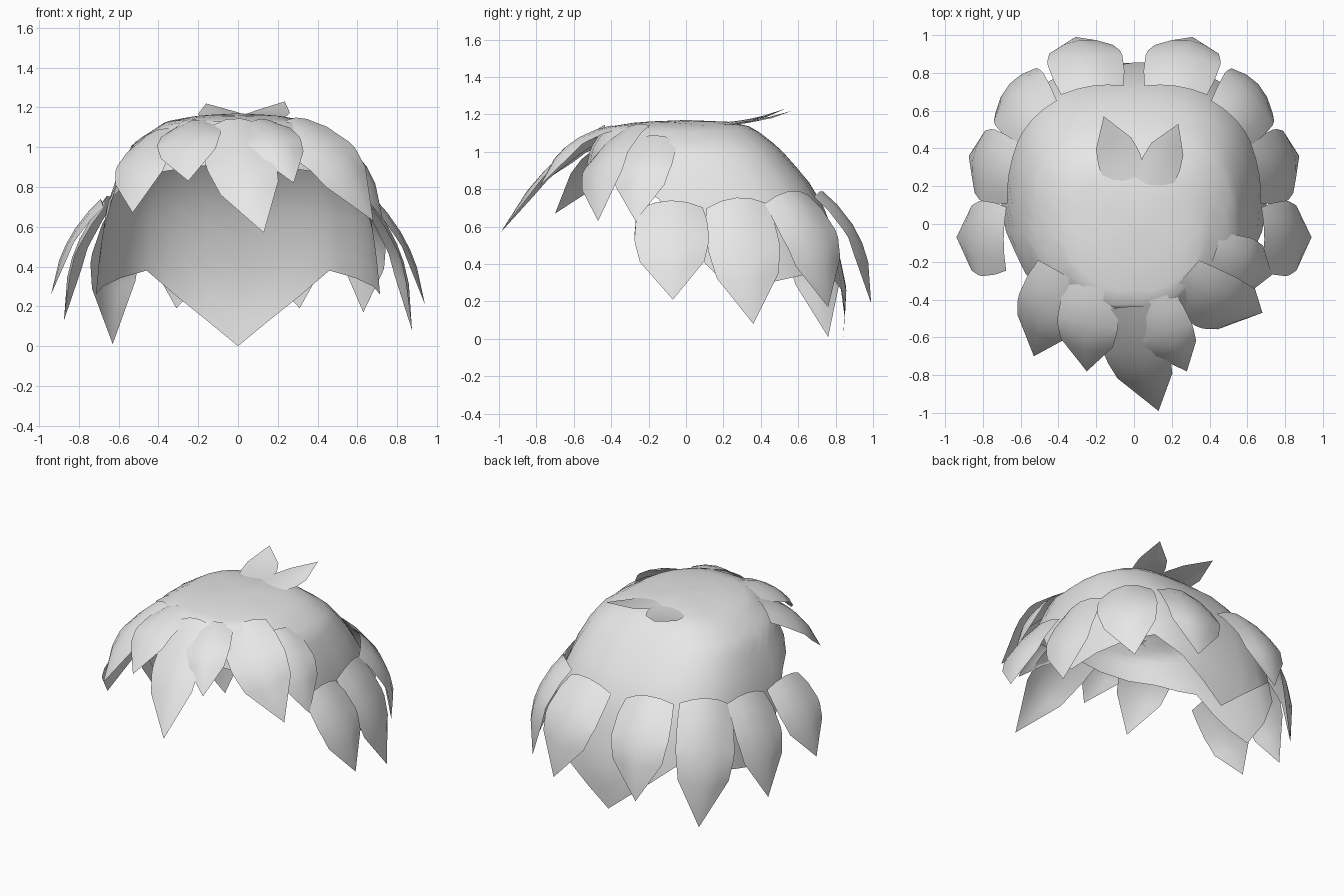
import bpy, math
from mathutils import Vector

if "Cube" in bpy.data.objects:
    bpy.data.objects.remove(bpy.data.objects["Cube"])

grey = bpy.data.materials.new("light_grey")
grey.diffuse_color = (0.8, 0.8, 0.8, 1)
grey.use_nodes = True
grey.node_tree.nodes["Principled BSDF"].inputs["Base Color"].default_value = grey.diffuse_color


def make(name, verts, faces):
    me = bpy.data.meshes.new(name)
    me.from_pydata(verts, [], faces)
    me.materials.append(grey)
    for p in me.polygons:
        p.use_smooth = True
    ob = bpy.data.objects.new(name, me)
    bpy.context.collection.objects.link(ob)
    return ob


def lerp(table, x):
    """Linear lookup in rows of (key, values...)."""
    for a, b in zip(table, table[1:]):
        if x <= b[0]:
            t = (x - a[0]) / (b[0] - a[0])
            return [p + (q - p) * t for p, q in zip(a[1:], b[1:])]
    return list(table[-1][1:])


# Cap: squarish dome, depth below crown -> half width, back reach, front reach
PROFILE = [(0, 0, 0, 0), (.01, .2, .24, .25), (.04, .36, .36, .44),
           (.15, .53, .5, .51), (.32, .61, .65, .55), (.47, .66, .74, .57),
           (.67, .69, .81, .58), (.91, .72, .86, .58), (1.17, .73, .84, .58)]
# Zigzag hem: angle from the back -> hem height
HEM = [(0, 0), (36, .38), (74, .26), (105, .75), (130, .86), (180, .93)]
TOP = 1.17
half = [0, 12, 24, 36, 48, 61, 74, 84, 94, 105, 117, 130, 146, 163, 180]
angles = half + [360 - a for a in half[-2:0:-1]]
ROWS = 14


def cap_point(deg, depth):
    w, back, front = lerp(PROFILE, depth)
    a = math.radians(deg)
    s, c = math.sin(a), math.cos(a)
    e = 3 if c > 0 else 2.3
    k = (abs(s) ** e + abs(c) ** e) ** (-1 / e)
    return (w * s * k, (back if c > 0 else front) * c * k, TOP - depth)


verts, faces, n = [(0, 0, TOP)], [], len(angles)
for r in range(1, ROWS + 1):
    for a in angles:
        hem = lerp(HEM, min(a, 360 - a))[0]
        verts.append(cap_point(a, (TOP - hem) * (r / ROWS) ** 1.8))
for j in range(n):
    k = (j + 1) % n
    faces.append((0, 1 + k, 1 + j))
    for r in range(ROWS - 1):
        o = 1 + r * n
        faces.append((o + j, o + k, o + n + k, o + n + j))
make("cap", verts, faces)

# Leaf strand: rows of (position along, half-width factor)
LEAF = [(0, .84), (.15, .95), (.35, 1), (.52, .97), (.68, .86), (1, 0)]


def leaf(name, base, tip, hw, out, bulge=.07, curl=.04):
    base, tip, out = Vector(base), Vector(tip), Vector(out).normalized()
    axis = tip - base
    side = axis.cross(out).normalized()
    out = side.cross(axis).normalized()
    vs, fs = [], []
    for t, w in LEAF[:-1]:
        for i in range(5):
            u = i / 2 - 1
            arch = bulge * 4 * t * (1 - t) - curl * u * u
            lead = -.05 * u * u * (1 if t > .5 else -1)
            vs.append(base + axis * (t + lead) + side * hw * w * u + out * arch)
    vs.append(tip)
    end = len(vs) - 1
    for r in range(4):
        for i in range(4):
            a = r * 5 + i
            fs.append((a, a + 1, a + 6, a + 5))
    for i in range(4):
        fs.append((20 + i, 21 + i, end))
    make(name, vs, fs)


# Side and back strands, mirrored with slightly different tip heights
for s, side in ((1, "right"), (-1, "left")):
    lo = s < 0
    leaf(f"side_front_strand_{side}", (s * .69, -.08, .74),
         (s * .94, -.07, .26 if lo else .21), .2, (s, 0, .2), .05, .03)
    leaf(f"side_rear_strand_{side}", (s * .66, .27, .755),
         (s * .875, .36, .13 if lo else .08), .195, (s, .15, .2), .06, .03)
    leaf(f"corner_strand_{side}", (s * .54, .55, .79),
         (s * .63, .76, .01 if lo else .17), .19, (s * .75, .65, .2), .09, .04)
    leaf(f"back_strand_{side}", (s * .22, .73, .79),
         (s * .31, .99, .19), .2, (s * .12, 1, .2), .085, .04)

# Fringe leaves sweeping over the forehead
for name, base, tip, hw, out, bulge in [
        ("fringe_far_left", (-.4, -.25, 1.09), (-.53, -.7, .67), .165, (-.55, -.6, .7), .07),
        ("fringe_left", (-.23, -.33, 1.135), (-.25, -.78, .83), .165, (-.25, -.6, .8), .07),
        ("fringe_middle", (-.06, -.44, 1.14), (.13, -.99, .57), .175, (-.1, -.7, .7), .06),
        ("fringe_right", (.1, -.4, 1.14), (.28, -.78, .82), .14, (.1, -.6, .8), .07),
        ("fringe_far_right", (.24, -.31, 1.135), (.68, -.47, .63), .18, (.4, -.7, .7), .1),
        ("fringe_temple_right", (.42, -.18, 1.09), (.73, -.27, .63), .16, (.8, -.3, .5), .07)]:
    leaf(name, base, tip, hw, out, bulge, .03)

# Small tuft on the crown
leaf("tuft_left", (-.02, .17, 1.155), (-.16, .57, 1.22), .115, (0, -.2, 1), -.015, .01)
leaf("tuft_right", (.08, .16, 1.155), (.235, .53, 1.23), .105, (0, -.2, 1), -.015, .01)
